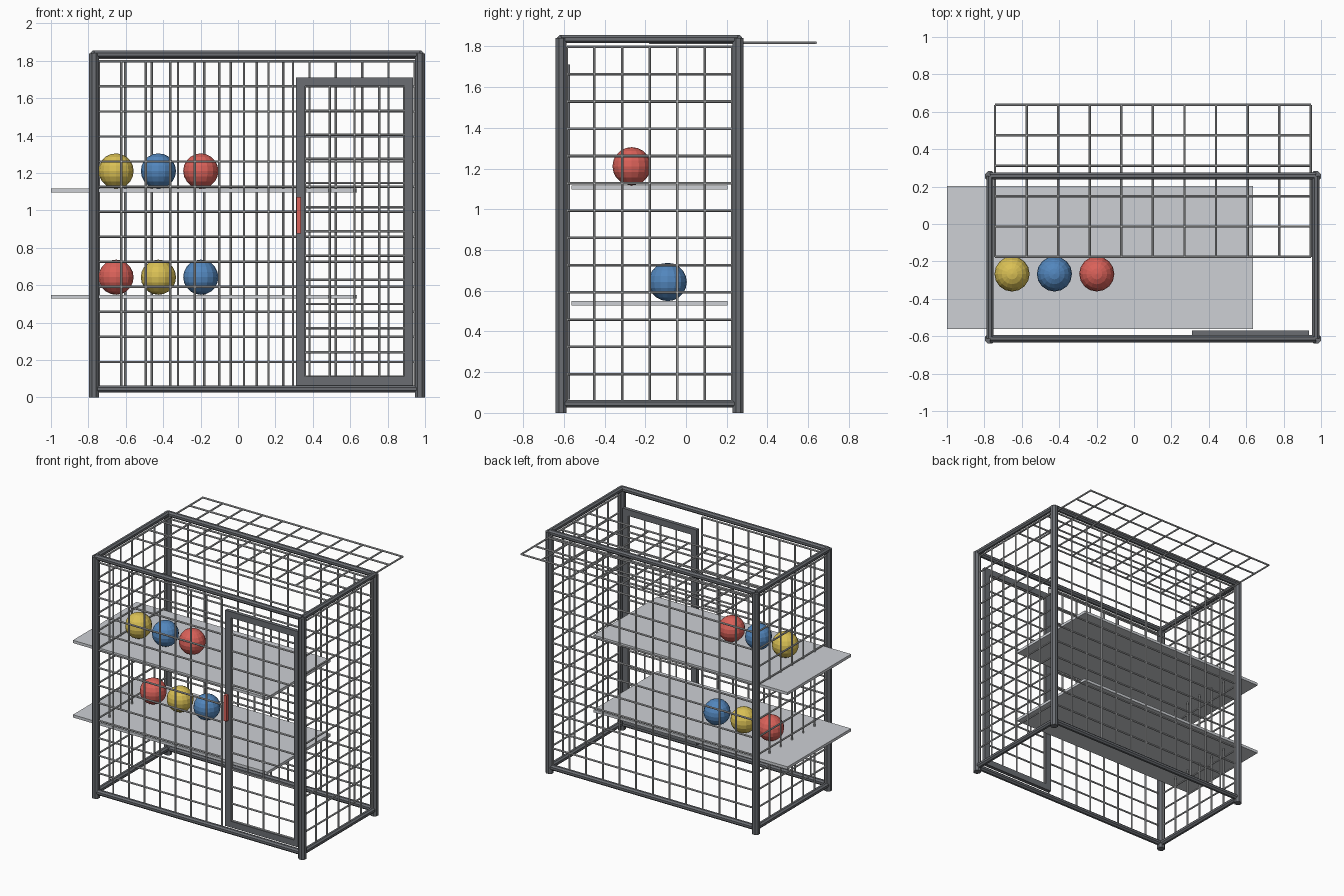
import bpy, bmesh
from math import pi
from mathutils import Vector, Matrix

cube = bpy.data.objects.get("Cube")
if cube:
    bpy.data.objects.remove(cube, do_unlink=True)


def material(name, color):
    m = bpy.data.materials.new(name)
    m.use_nodes = True
    rgba = (*color, 1)
    m.diffuse_color = rgba
    m.node_tree.nodes["Principled BSDF"].inputs["Base Color"].default_value = rgba
    return m


FRAME = material("dark_steel", (0.145, 0.155, 0.17))
WIRE = material("wire_grey", (0.52, 0.53, 0.54))
SHELF = material("shelf_grey", (0.61, 0.63, 0.66))
RED = material("red", (0.7, 0.12, 0.1))
YELLOW = material("yellow", (0.7, 0.53, 0.09))
BLUE = material("blue", (0.085, 0.24, 0.51))


def finish(bm, name, mat):
    mesh = bpy.data.meshes.new(name)
    bm.to_mesh(mesh)
    bm.free()
    mesh.materials.append(mat)
    obj = bpy.data.objects.new(name, mesh)
    bpy.context.collection.objects.link(obj)
    return obj


def add_rod(bm, a, b, radius, sides):
    a, b = Vector(a), Vector(b)
    d = b - a
    turn = Vector((0, 0, 1)).rotation_difference(d).to_matrix().to_4x4()
    m = Matrix.Translation((a + b) / 2) @ turn @ Matrix.Rotation(pi / sides, 4, 'Z')
    bmesh.ops.create_cone(bm, cap_ends=True, segments=sides, radius1=radius,
                          radius2=radius, depth=d.length, matrix=m)


def rod(name, a, b, radius, mat):
    bm = bmesh.new()
    add_rod(bm, a, b, radius, 8)
    return finish(bm, name, mat)


def add_box(bm, lo, hi):
    lo, hi = Vector(lo), Vector(hi)
    m = Matrix.Translation((lo + hi) / 2) @ Matrix.Diagonal((*(hi - lo), 1))
    bmesh.ops.create_cube(bm, size=1, matrix=m)


def box(name, lo, hi, mat):
    bm = bmesh.new()
    add_box(bm, lo, hi)
    return finish(bm, name, mat)


def wire_panel(name, origin, u, v, nu, nv, radius=0.0068):
    """Rectangular wire mesh spanned by u and v with nu by nv cells."""
    o, u, v = Vector(origin), Vector(u), Vector(v)
    bm = bmesh.new()
    for i in range(nu + 1):
        p = o + u * i / nu
        add_rod(bm, p, p + v, radius, 8)
    for j in range(nv + 1):
        p = o + v * j / nv
        add_rod(bm, p, p + u, radius, 8)
    return finish(bm, name, WIRE)


# Frame: four posts joined by rails at the top and bottom
XL, XR, YF, YB = -0.77, 0.972, -0.613, 0.256
for side, x in (("right", XL), ("left", XR)):
    for end, y in (("front", YF), ("back", YB)):
        rod(f"{end}_{side}_post", (x, y, 0), (x, y, 1.84), 0.029, FRAME)
for level, z in (("bottom", 0.045), ("top", 1.835)):
    for end, y in (("front", YF), ("back", YB)):
        rod(f"{end}_{level}_rail", (XL, y, z), (XR, y, z), 0.021, FRAME)
    for side, x in (("right", XL), ("left", XR)):
        rod(f"{side}_{level}_rail", (x, YF, z), (x, YB, z), 0.021, FRAME)

# Wire walls, fixed front panel and the roof mesh that sits off to the back
Z0, HEIGHT = 0.056, (0, 0, 1.741)
wire_panel("back_mesh", (-0.743, YB, Z0), (1.688, 0, 0), HEIGHT, 12, 13)
for side, x in (("right", XL), ("left", XR)):
    wire_panel(f"{side}_mesh", (x, -0.585, Z0), (0, 0.813, 0), HEIGHT, 6, 13)
wire_panel("front_mesh", (-0.755, YF, Z0), (1.049, 0, 0), HEIGHT, 8, 13)
wire_panel("roof_mesh", (-0.743, -0.176, 1.817), (1.688, 0, 0), (0, 0.813, 0), 10, 5)

# Door: flat bar frame, wire infill and handle
x0, x1, z0, z1, w = 0.31, 0.936, 0.065, 1.711, 0.047
y0, y1 = -0.597, -0.569
bm = bmesh.new()
add_box(bm, (x0, y0, z0), (x0 + w, y1, z1))
add_box(bm, (x1 - w, y0, z0), (x1, y1, z1))
add_box(bm, (x0 + w, y0, z0), (x1 - w, y1, z0 + w))
add_box(bm, (x0 + w, y0, z1 - w), (x1 - w, y1, z1))
finish(bm, "door_frame", FRAME)
wire_panel("door_mesh", (x0 + w, -0.582, z0 + w), (x1 - x0 - 2 * w, 0, 0),
           (0, 0, z1 - z0 - 2 * w), 4, 12)
box("door_handle", (0.313, -0.622, 0.877), (0.338, y0, 1.073), RED)

# Shelves and the balls resting on them
R = 0.094
rows = (("lower", 0.549, -0.09, (RED, YELLOW, BLUE)),
        ("upper", 1.117, -0.267, (YELLOW, BLUE, RED)))
for level, z, y, colors in rows:
    box(f"{level}_shelf", (-1, -0.562, z - 0.021), (0.637, 0.204, z), SHELF)
    for i, mat in enumerate(colors):
        bm = bmesh.new()
        place = Matrix.Translation((-0.652 + 0.2265 * i, y, z + R))
        bmesh.ops.create_uvsphere(bm, u_segments=16, v_segments=10, radius=R, matrix=place)
        finish(bm, f"{level}_ball_{i + 1}", mat)
